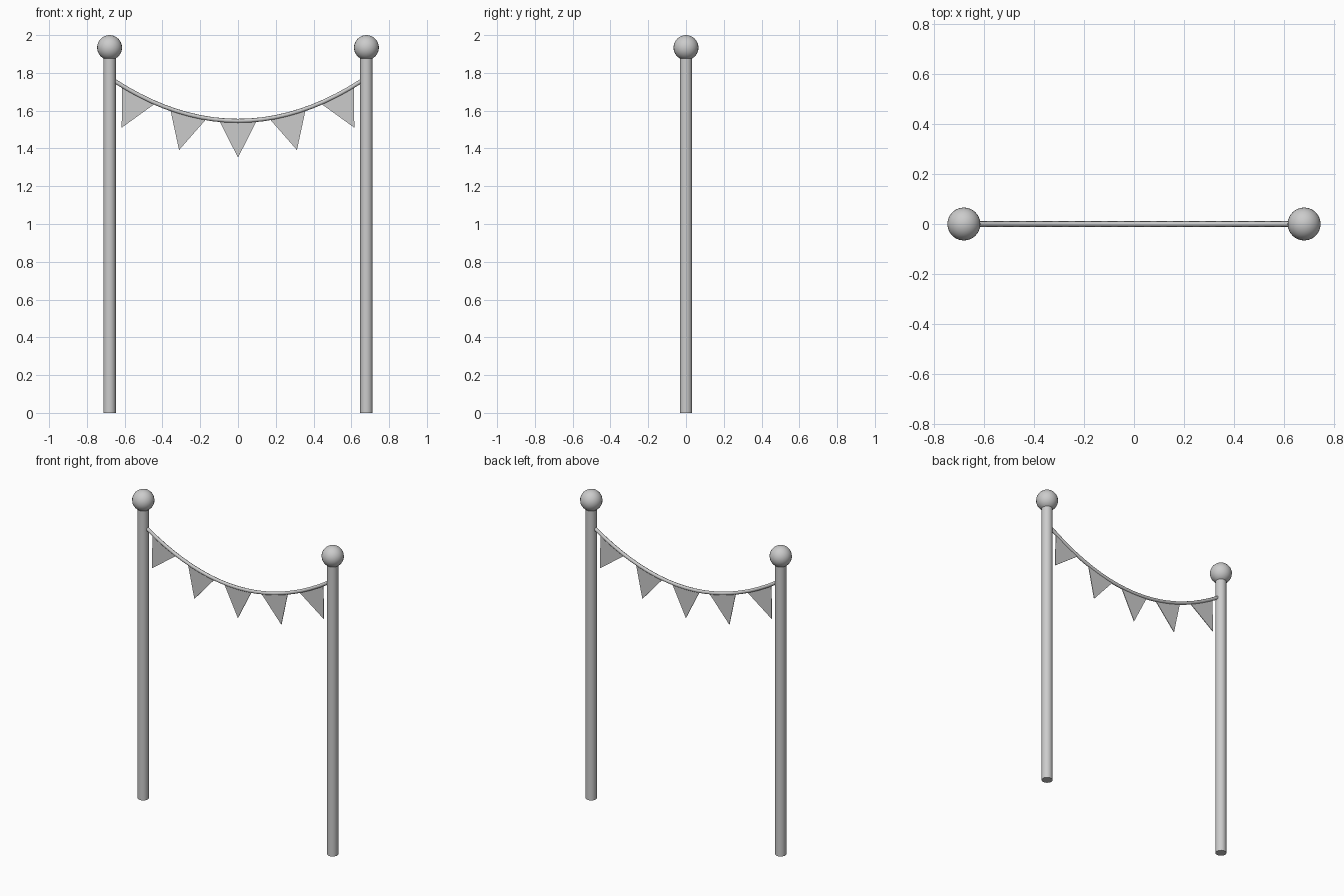
import bpy, math
from mathutils import Vector

if "Cube" in bpy.data.objects:
    bpy.data.objects.remove(bpy.data.objects["Cube"])

POST_X, ROPE_X = 0.68, 0.655
LOW, SAG = 1.546, 0.212


def rope_z(x):
    return LOW + SAG * (x / ROPE_X) ** 2


def smooth(obj, name):
    obj.name = name
    bpy.ops.object.shade_smooth_by_angle(angle=math.radians(40))


# Posts with ball finials
for side, label in ((-1, "left"), (1, "right")):
    x = side * POST_X
    bpy.ops.mesh.primitive_cylinder_add(vertices=20, radius=0.033, depth=1.9,
                                        location=(x, 0, 0.95))
    smooth(bpy.context.object, label + "_post")
    bpy.ops.mesh.primitive_uv_sphere_add(segments=24, ring_count=16, radius=0.066,
                                         location=(x, 0, 1.934))
    smooth(bpy.context.object, label + "_post_ball")

# Sagging rope between the posts
curve = bpy.data.curves.new("rope", "CURVE")
curve.dimensions = "3D"
curve.bevel_depth = 0.011
curve.bevel_resolution = 2
curve.use_fill_caps = True
spline = curve.splines.new("POLY")
STEPS = 20
spline.points.add(STEPS)
for i, p in enumerate(spline.points):
    x = ROPE_X * (2 * i / STEPS - 1)
    p.co = (x, 0, rope_z(x), 1)
bpy.context.collection.objects.link(bpy.data.objects.new("rope", curve))

# Triangular pennants hung square to the rope
for i in range(5):
    x = (i - 2) * 0.263
    tangent = Vector((1, 0, 2 * SAG * x / ROPE_X ** 2)).normalized()
    down = Vector((tangent.z, 0, -tangent.x))
    mid = Vector((x, 0, rope_z(x)))
    t = Vector((0, 0.002, 0))
    tri = [mid - tangent * 0.098, mid + down * 0.195, mid + tangent * 0.098]
    verts = [v - t for v in tri] + [v + t for v in tri]
    faces = [(0, 1, 2), (5, 4, 3), (0, 3, 4, 1), (1, 4, 5, 2), (2, 5, 3, 0)]
    mesh = bpy.data.meshes.new("pennant")
    mesh.from_pydata(verts, [], faces)
    bpy.context.collection.objects.link(bpy.data.objects.new(f"pennant_{i + 1}", mesh))
